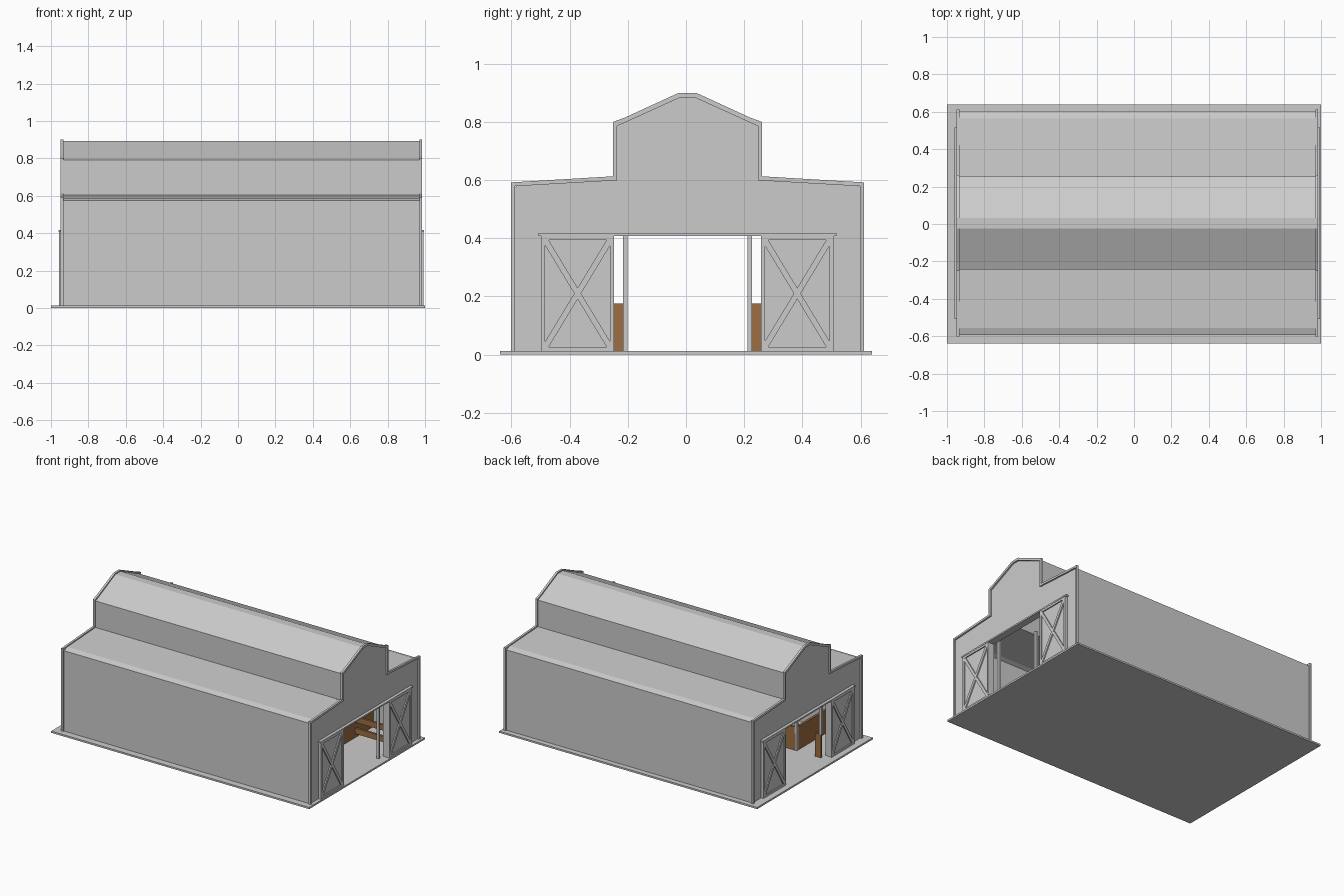
import bpy, bmesh, math

if "Cube" in bpy.data.objects:
    bpy.data.objects.remove(bpy.data.objects["Cube"])

CX, CY = 0.018, 0.005        # centre of the building on the slab
FLOOR = 0.012


def material(name, rgb):
    m = bpy.data.materials.new(name)
    m.diffuse_color = (*rgb, 1)
    m.use_nodes = True
    m.node_tree.nodes["Principled BSDF"].inputs["Base Color"].default_value = m.diffuse_color
    return m


GRAY = material("light gray", (0.60, 0.60, 0.60))
BROWN = material("wood brown", (0.34, 0.156, 0.055))


def prism(name, pts, x0, x1, mat):
    """Extrude a (y, z) outline along x."""
    bm = bmesh.new()
    a = [bm.verts.new((x0, y, z)) for y, z in pts]
    b = [bm.verts.new((x1, y, z)) for y, z in pts]
    bm.faces.new(a)
    bm.faces.new(b[::-1])
    n = len(pts)
    for i in range(n):
        j = (i + 1) % n
        bm.faces.new((a[i], b[i], b[j], a[j]))
    bmesh.ops.recalc_face_normals(bm, faces=bm.faces)
    me = bpy.data.meshes.new(name)
    bm.to_mesh(me)
    bm.free()
    me.materials.append(mat)
    ob = bpy.data.objects.new(name, me)
    bpy.context.collection.objects.link(ob)
    return ob


def box(name, x0, x1, y0, y1, z0, z1, mat):
    return prism(name, [(y0, z0), (y1, z0), (y1, z1), (y0, z1)], x0, x1, mat)


def arch(half):
    """Mirror a half outline into a full one, right foot to left foot."""
    return [(CY + y, z) for y, z in half] + [(CY - y, z) for y, z in half[::-1]]


def bar(name, p, q, w, x0, x1, mat):
    """Straight plank between two (y, z) points."""
    dy, dz = q[0] - p[0], q[1] - p[1]
    l = math.hypot(dy, dz)
    ny, nz = -dz / l * w / 2, dy / l * w / 2
    prism(name, [(p[0] + ny, p[1] + nz), (q[0] + ny, q[1] + nz),
                 (q[0] - ny, q[1] - nz), (p[0] - ny, p[1] - nz)], x0, x1, mat)


# Half outlines of the roof shell, its inside, and the gable trim
shell = [(.598, FLOOR), (.598, .575), (.56, .588), (.248, .604), (.248, .79),
         (.212, .806), (.028, .892)]
inside = [(.583, FLOOR), (.583, .562), (.557, .574), (.233, .590), (.233, .778),
          (.207, .792), (.024, .877)]
trim_out = [(.607, FLOOR), (.607, .592), (.256, .613), (.256, .80),
            (.215, .815), (.03, .90)]
trim_in = [(.593, FLOOR), (.593, .579), (.242, .599), (.242, .786),
           (.21, .80), (.025, .884)]

# Base slab
box("base_slab", -1, 1, -.64, .64, 0, FLOOR, GRAY)

# Walls and roof in one shell
prism("walls_and_roof", arch(shell) + arch(inside)[::-1], CX - .955, CX + .955, GRAY)

# Both ends: gable wall, trim, rail and sliding doors
gable = ([(CY + .255, FLOOR)] + arch(shell) +
         [(CY - .255, FLOOR), (CY - .255, .41), (CY + .255, .41)])
for end, e in (("right", 1), ("left", -1)):
    def xs(a, b):
        return sorted((CX + e * a, CX + e * b))
    prism(end + "_gable_wall", gable, *xs(.925, .956), GRAY)
    prism(end + "_gable_trim", arch(trim_out) + arch(trim_in)[::-1], *xs(.952, .967), GRAY)
    box(end + "_door_rail", *xs(.95, .977), CY - .512, CY + .512, .408, .418, GRAY)
    for side, s in (("back", 1), ("front", -1)):
        n = f"{end}_{side}_door"
        y0, y1 = sorted((CY + s * .252, CY + s * .503))
        z0, z1 = FLOOR, .408
        box(n + "_panel", *xs(.954, .967), y0, y1, z0, z1, GRAY)
        t = .014
        bx = xs(.96, .975)
        box(n + "_bottom_board", *bx, y0, y1, z0, z0 + t, GRAY)
        box(n + "_top_board", *bx, y0, y1, z1 - t, z1, GRAY)
        box(n + "_inner_board", *bx, y0, y0 + t, z0, z1, GRAY)
        box(n + "_outer_board", *bx, y1 - t, y1, z0, z1, GRAY)
        a, b, c, d = y0 + t, y1 - t, z0 + t, z1 - t
        bar(n + "_brace_up", (a, c), (b, d), .02, *bx, GRAY)
        bar(n + "_brace_down", (a, d), (b, c), .02, *xs(.96, .9745), GRAY)

# Stalls along both sides of the aisle
TOP = .175
for side, s in (("back", 1), ("front", -1)):
    def ys(a, b):
        return sorted((CY + s * a, CY + s * b))
    # partitions with a gray post at the aisle end
    for i, x in enumerate((-.71, -.25, .21, .63)):
        box(f"{side}_stall_partition_{i}", x - .008, x + .008, *ys(.207, .583), FLOOR, TOP, BROWN)
        box(f"{side}_post_{i}", x - .009, x + .009, *ys(.206, .222), FLOOR, .60, GRAY)
    # stall fronts, leaving a gap to walk in
    for i, (x0, x1) in enumerate(((-.905, -.86), (-.71, -.45), (-.25, .01), (.21, .45))):
        box(f"{side}_stall_front_{i}", x0, x1, *ys(.206, .220), FLOOR, TOP, BROWN)
    # door posts
    for i, x in enumerate((-.90, .935)):
        box(f"{side}_door_post_{i}", x - .009, x + .009, *ys(.206, .222),
            TOP if i == 0 else FLOOR, .60, GRAY)
    # rails in the end stall
    for i, (z0, z1) in enumerate(((.12, .16), (.04, .08))):
        box(f"{side}_stall_rail_{i}", .63, .93, *ys(.38, .395), z0, z1, BROWN)
